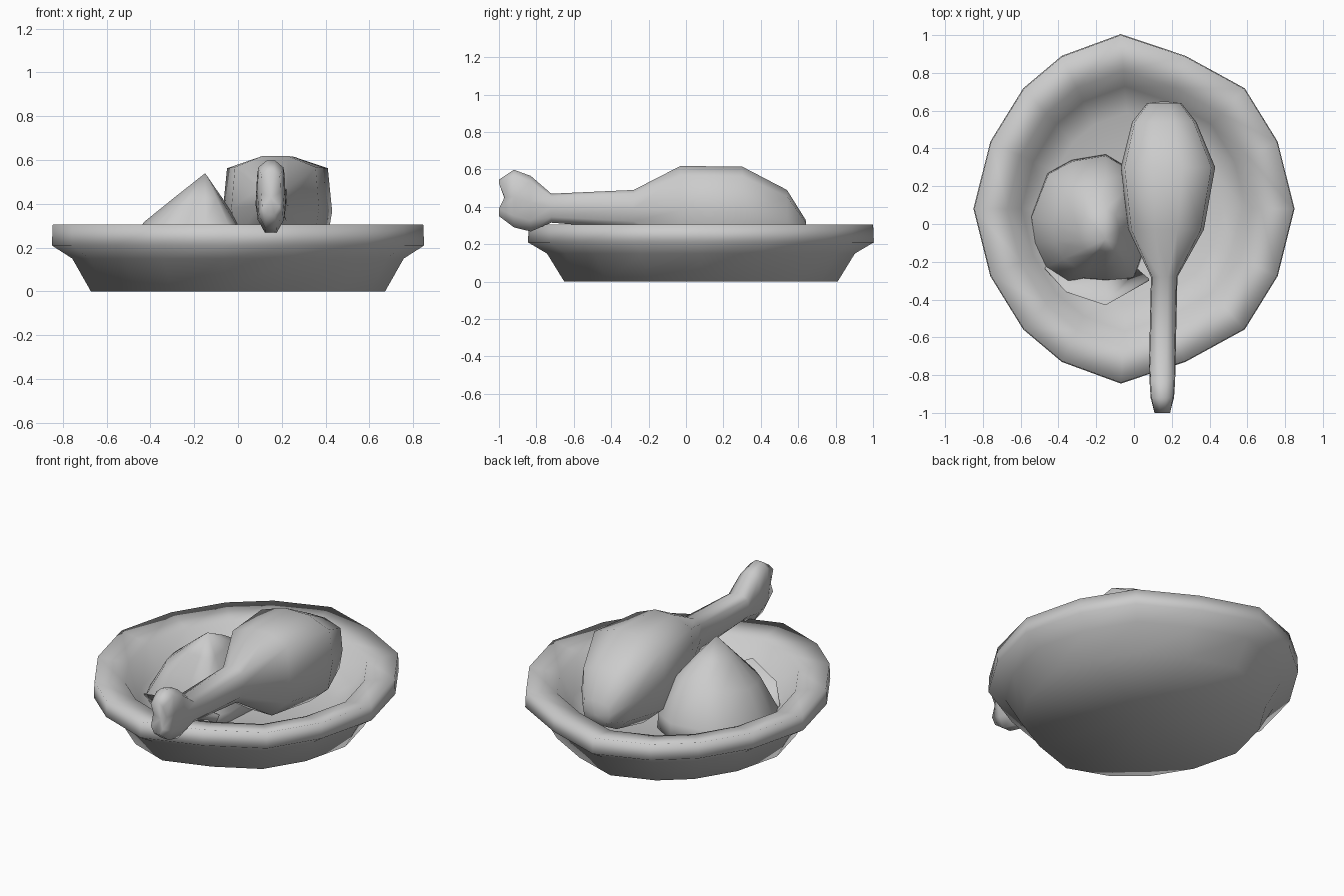
import bpy, bmesh, math

if "Cube" in bpy.data.objects:
    bpy.data.objects.remove(bpy.data.objects["Cube"])


def loft(name, rings, cap_start=None, cap_end=None):
    """Skin closed rings of points; each cap is a centre point or None."""
    bm = bmesh.new()
    rows = [[bm.verts.new(p) for p in ring] for ring in rings]
    n = len(rows[0])
    for a, b in zip(rows, rows[1:]):
        for i in range(n):
            j = (i + 1) % n
            bm.faces.new((a[i], a[j], b[j], b[i]))
    for row, centre in ((rows[0], cap_start), (rows[-1], cap_end)):
        if centre:
            c = bm.verts.new(centre)
            for i in range(n):
                bm.faces.new((row[i], row[(i + 1) % n], c))
    bmesh.ops.recalc_face_normals(bm, faces=bm.faces)
    mesh = bpy.data.meshes.new(name)
    bm.to_mesh(mesh)
    bm.free()
    obj = bpy.data.objects.new(name, mesh)
    bpy.context.collection.objects.link(obj)
    bpy.ops.object.select_all(action='DESELECT')
    obj.select_set(True)
    bpy.context.view_layer.objects.active = obj
    bpy.ops.object.shade_smooth_by_angle(angle=math.radians(100))
    return obj


# Bowl: sixteen-sided, slightly oval outline swept through a rim profile
quarter = [(1, 0), (.895, .385), (.69, .69), (.385, .876), (0, 1)]
outline = quarter[:4] + [(-x, y) for x, y in reversed(quarter[1:])]
outline += [(-x, -y) for x, y in outline]


def bowl_ring(r, z):
    return [(r * (x * .85 - (.055 if abs(y) > .8 else 0)
                  - (.015 if abs(y) == 1 else 0)),
             .08 + r * y * .925, z) for x, y in outline]


bowl_profile = [(.79, 0), (.89, .15), (1, .21), (.995, .305),
                (.79, .275), (.70, .14), (.55, .08)]
loft("bowl", [bowl_ring(r, z) for r, z in bowl_profile],
     (0, .08, 0), (0, .08, .07))

# Drumstick: boxy cross-section lofted along y, ending in a two-lobed bone
half = [(.3, 1), (.92, .8), (1, .05), (.88, -.6), (.4, -1)]
section = half + [(-x, z) for x, z in reversed(half)]


def leg_ring(y, cx, hw, top, bottom, notch=0):
    zc, hz = (top + bottom) / 2, (top - bottom) / 2
    return [(cx + hw * x, y + (notch if abs(z) < .1 else 0), zc + hz * z)
            for x, z in section]


leg = [
    (.64, .16, .09, .33, .19),
    (.54, .16, .17, .49, .14),
    (.30, .18, .25, .615, .09),
    (-.03, .17, .20, .618, .12),
    (-.28, .16, .07, .49, .28),
    (-.72, .15, .07, .47, .315),
    (-.83, .15, .068, .565, .268),
    (-.92, .15, .062, .598, .29),
    (-1.0, .15, .045, .545, .35, .03),
]
loft("drumstick", [leg_ring(*r) for r in leg],
     (.16, .65, .25), (.15, -.965, .43))

# Side dish: pointed mound, fuller towards the back, resting in the bowl
base = [(-.15, .37), (-.33, .34), (-.46, .27), (-.55, .04), (-.53, -.10),
        (-.47, -.23), (-.36, -.31), (-.27, -.29), (-.15, -.30), (.0, -.29),
        (.05, -.15), (.06, .08), (.0, .28)]
apex = (-.15, -.08, .54)


def mound_ring(t, z, back=0):
    return [(apex[0] + t * (x - apex[0]), apex[1] + t * (y - apex[1]),
             z + back * max(0, y) / .37) for x, y in base]


loft("side_dish_mound", [mound_ring(1, .06), mound_ring(.98, .13, .04),
                         mound_ring(.70, .31, .06), mound_ring(.35, .425, .04)],
     (-.2, 0, .06), apex)

# Leaf: upright piece leaning outward in front of the mound
lower = [(-.44, -.22, .08), (-.30, -.29, .09), (-.15, -.30, .09), (.02, -.26, .09)]
upper = [(-.47, -.24, .14), (-.36, -.36, .21), (-.15, -.43, .27), (.08, -.30, .18)]


def strip(points, inset):
    return [(x, y + inset, z) for x, y, z in points]


loft("side_dish_leaf",
     [[lower[i], upper[i], strip(upper, .01)[i], strip(lower, .02)[i]]
      for i in range(4)],
     (-.455, -.22, .11), (.05, -.27, .13))
